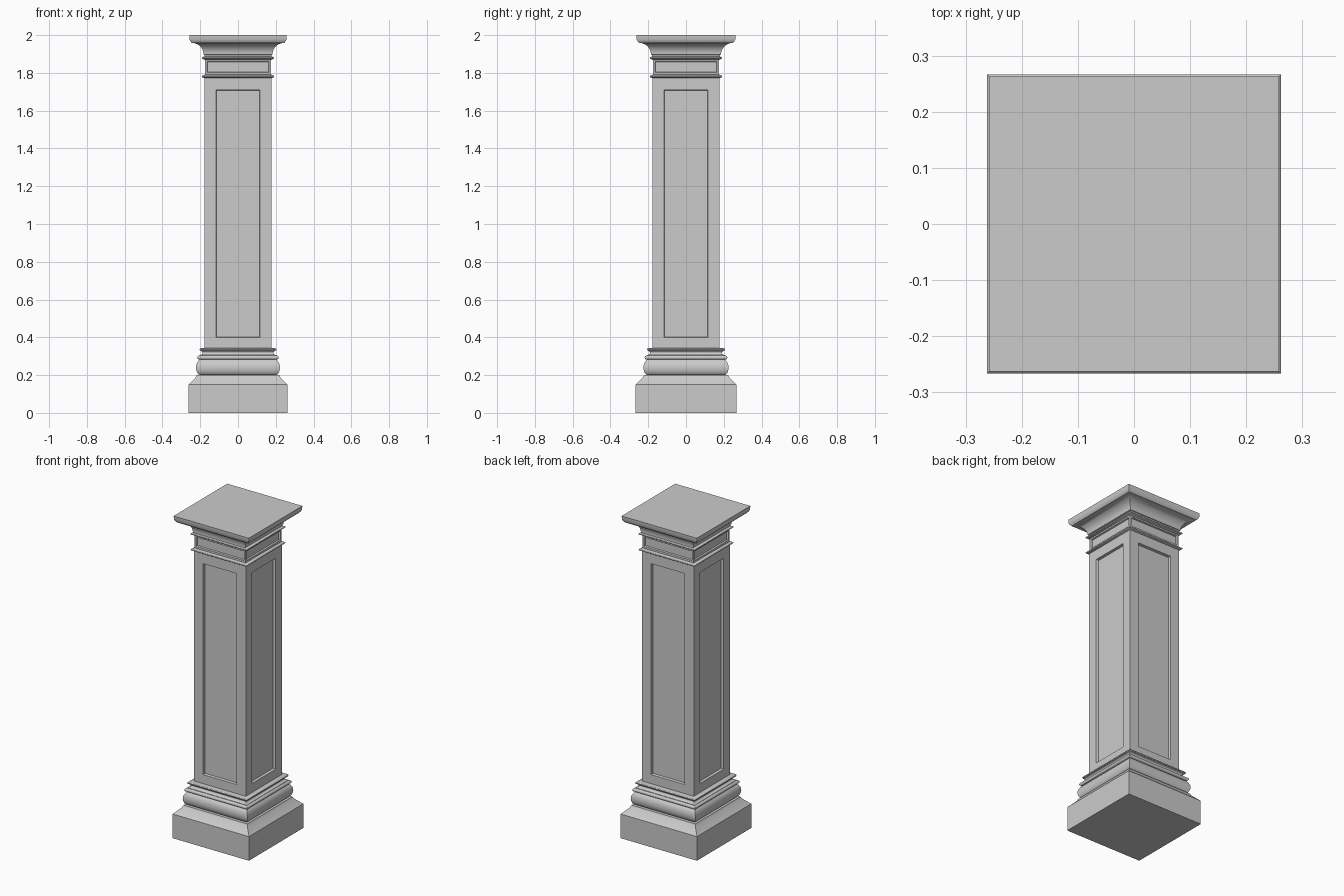
import bpy, bmesh
from math import sin, cos, pi
from mathutils import Matrix, Vector

if "Cube" in bpy.data.objects:
    bpy.data.objects.remove(bpy.data.objects["Cube"])


def finish(bm, name, smooth=False):
    bmesh.ops.remove_doubles(bm, verts=bm.verts, dist=1e-5)
    bmesh.ops.recalc_face_normals(bm, faces=bm.faces)
    mesh = bpy.data.meshes.new(name)
    bm.to_mesh(mesh)
    bm.free()
    ob = bpy.data.objects.new(name, mesh)
    bpy.context.collection.objects.link(ob)
    if smooth:
        bpy.ops.object.select_all(action='DESELECT')
        ob.select_set(True)
        bpy.context.view_layer.objects.active = ob
        bpy.ops.object.shade_smooth_by_angle(angle=0.6)
    return ob


def bridge(bm, a, b):
    for i in range(4):
        bm.faces.new((a[i], a[(i + 1) % 4], b[(i + 1) % 4], b[i]))


def square_moulding(name, profile, ky=1.0):
    """Carry a (half width, height) profile around a square."""
    bm = bmesh.new()
    rings = [[bm.verts.new((sx * w, sy * w * ky, z))
              for sx, sy in ((-1, -1), (1, -1), (1, 1), (-1, 1))] for w, z in profile]
    for a, b in zip(rings, rings[1:]):
        bridge(bm, a, b)
    bm.faces.new(rings[0])
    bm.faces.new(rings[-1])
    return finish(bm, name, True)


def arc(cx, cz, rx, rz, a0, a1, n=8):
    return [(cx + rx * cos(a0 + (a1 - a0) * i / n),
             cz + rz * sin(a0 + (a1 - a0) * i / n)) for i in range(n + 1)]


def panelled_block(name, half, z0, z1, pw, p0, p1, depth):
    """Square block with a sunk rectangular panel on each side."""
    bm = bmesh.new()
    for k in range(4):
        turn = Matrix.Rotation(k * pi / 2, 3, 'Z')

        def rect(w, lo, hi, d):
            return [bm.verts.new(turn @ Vector(p)) for p in
                    ((-w, -d, lo), (w, -d, lo), (w, -d, hi), (-w, -d, hi))]
        loops = [rect(half, z0, z1, half), rect(pw, p0, p1, half),
                 rect(pw - 0.003, p0 + 0.003, p1 - 0.003, half - depth)]
        for a, b in zip(loops, loops[1:]):
            bridge(bm, a, b)
        bm.faces.new(loops[-1])
    bmesh.ops.remove_doubles(bm, verts=bm.verts, dist=1e-5)
    bmesh.ops.holes_fill(bm, edges=[e for e in bm.edges if e.is_boundary], sides=4)
    return finish(bm, name)


# Plinth with a sloped shoulder
square_moulding("plinth", [(0.262, 0), (0.262, 0.15), (0.255, 0.157),
                           (0.225, 0.187), (0.219, 0.2)], 1.018)

# Base mouldings: large roll, small roll, hollow and fillet
base = [(0.205, 0.195)]
base += arc(0.198, 0.24, 0.024, 0.04, -pi / 2, pi / 3, 10)
base += [(0.203, 0.282)]
base += arc(0.203, 0.293, 0.013, 0.011, -pi / 2, pi / 2)
base += arc(0.203, 0.318, 0.015, 0.012, -pi / 2, -pi * 1.5)
base += arc(0.197, 0.336, 0.007, 0.006, -pi / 2, pi / 2, 6)
base += [(0.177, 0.344)]
square_moulding("base_moulding", base, 1.015)

# Shaft and neck with sunk panels
panelled_block("shaft", 0.178, 0.335, 1.785, 0.116, 0.40, 1.71, 0.015)
panelled_block("neck", 0.176, 1.78, 1.885, 0.164, 1.803, 1.86, 0.009)

# Thin rings below and above the neck
for name, z in (("lower_neck_ring", 1.781), ("upper_neck_ring", 1.879)):
    ring = [(0.176, z - 0.010), (0.181, z - 0.007)]
    ring += arc(0.186, z, 0.006, 0.005, -pi / 2, pi / 2, 6)
    ring += [(0.181, z + 0.007), (0.176, z + 0.010)]
    square_moulding(name, ring)

# Flared cap with a flat slab on top
cap = [(0.178, 1.88), (0.178, 1.895)]
cap += arc(0.245, 1.897, 0.063, 0.062, pi, pi / 2, 10)
cap += [(0.252, 1.967), (0.257, 1.979), (0.258, 2.0)]
square_moulding("cap", cap, 1.018)
